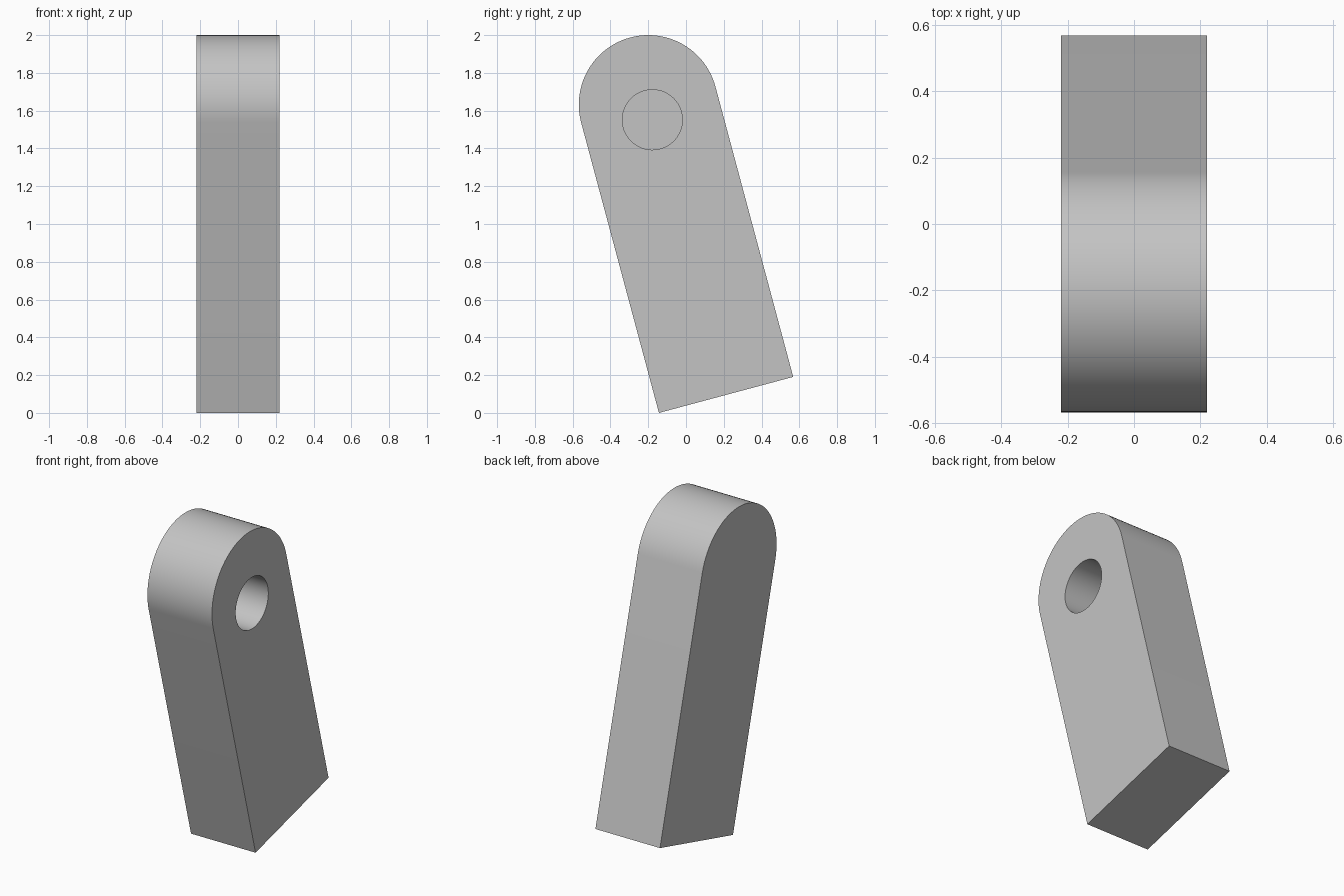
import bpy
import bmesh
from math import pi, cos, sin, radians
from mathutils import Matrix, Vector

if "Cube" in bpy.data.objects:
    bpy.data.objects.remove(bpy.data.objects["Cube"], do_unlink=True)

HALF_THICK = 0.22
RADIUS = 0.368        # half the width, and radius of the rounded end
LENGTH = 1.591        # base to centre of the rounded end
HOLE_RADIUS = 0.159
HOLE_HEIGHT = 1.508
HOLE_DEPTH = 0.33
TILT = radians(15)

grey = bpy.data.materials.new("plain grey")
grey.use_nodes = True
colour = (0.55, 0.55, 0.55, 1)
grey.diffuse_color = colour
grey.node_tree.nodes["Principled BSDF"].inputs["Base Color"].default_value = colour


def prism(name, outline, x0, x1):
    """Extrude a (y, z) outline along x, leaned forward about the base."""
    place = Matrix.Translation((0, 0.2122, RADIUS * sin(TILT))) @ Matrix.Rotation(TILT, 4, 'X')
    bm = bmesh.new()
    face = bm.faces.new([bm.verts.new((x0, y, z)) for y, z in outline])
    ext = bmesh.ops.extrude_face_region(bm, geom=[face])
    moved = [v for v in ext["geom"] if isinstance(v, bmesh.types.BMVert)]
    bmesh.ops.translate(bm, verts=moved, vec=Vector((x1 - x0, 0, 0)))
    bmesh.ops.recalc_face_normals(bm, faces=bm.faces)
    bm.transform(place)
    mesh = bpy.data.meshes.new(name)
    bm.to_mesh(mesh)
    bm.free()
    mesh.materials.append(grey)
    obj = bpy.data.objects.new(name, mesh)
    bpy.context.collection.objects.link(obj)
    return obj


def arc(radius, height, sweep, steps):
    return [(radius * cos(sweep * i / steps), height + radius * sin(sweep * i / steps))
            for i in range(steps + 1)]


# Leaning arm: square base, rounded top
outline = [(-RADIUS, 0), (RADIUS, 0)] + arc(RADIUS, LENGTH, pi, 48)
arm = prism("rounded_arm", outline, -HALF_THICK, HALF_THICK)

# Blind pin hole in the left side
circle = arc(HOLE_RADIUS, HOLE_HEIGHT, 2 * pi, 64)[:-1]
cutter = prism("hole_cutter", circle, HALF_THICK - HOLE_DEPTH, HALF_THICK + 0.1)
cutter.hide_render = True
cut = arm.modifiers.new("pin_hole", 'BOOLEAN')
cut.operation = 'DIFFERENCE'
cut.solver = 'EXACT'
cut.object = cutter

bpy.ops.object.select_all(action='DESELECT')
arm.select_set(True)
bpy.context.view_layer.objects.active = arm
bpy.ops.object.modifier_apply(modifier=cut.name)
bpy.data.objects.remove(cutter, do_unlink=True)
bpy.ops.object.shade_smooth_by_angle(angle=radians(30))
